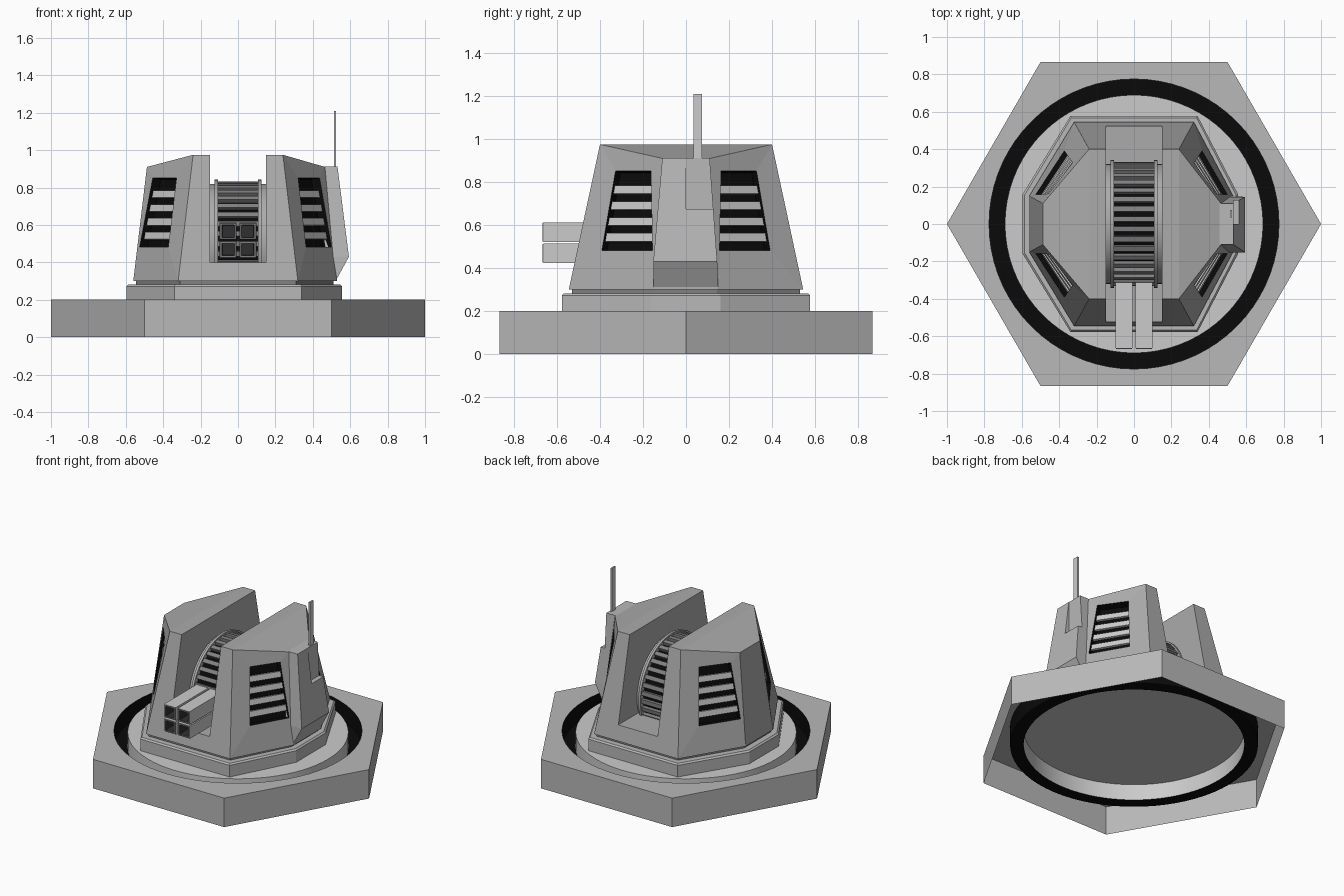
import bpy, bmesh, math
from mathutils import Vector, Matrix

if "Cube" in bpy.data.objects:
    bpy.data.objects.remove(bpy.data.objects["Cube"])


def material(name, v):
    m = bpy.data.materials.new(name)
    m.diffuse_color = (v, v, v, 1)
    m.use_nodes = True
    m.node_tree.nodes["Principled BSDF"].inputs["Base Color"].default_value = m.diffuse_color
    return m


black = material("black", 0.003)
hull = material("hull_grey", 0.41)
mid = material("mid_grey", 0.48)
light = material("light_grey", 0.66)
dark = material("dark_grey", 0.22)
pale = material("pale_slats", 0.95)


def finish(bm, name, mats, smooth=False, recalc=True):
    bmesh.ops.remove_doubles(bm, verts=bm.verts, dist=1e-5)
    if recalc:
        bmesh.ops.recalc_face_normals(bm, faces=bm.faces)
    me = bpy.data.meshes.new(name)
    bm.to_mesh(me)
    bm.free()
    for m in mats:
        me.materials.append(m)
    ob = bpy.data.objects.new(name, me)
    bpy.context.collection.objects.link(ob)
    if smooth:
        bpy.ops.object.select_all(action='DESELECT')
        ob.select_set(True)
        bpy.context.view_layer.objects.active = ob
        bpy.ops.object.shade_smooth_by_angle(angle=math.radians(30))
    return ob


def face(bm, pts, mat=0):
    f = bm.faces.new([bm.verts.new(p) for p in pts])
    f.material_index = mat


def loft(bm, loops, mats=None, end=0):
    """Closed solid through loops of equal point count; mats gives a slot per band."""
    n = len(loops[0])
    for k, (a, b) in enumerate(zip(loops, loops[1:])):
        for i in range(n):
            j = (i + 1) % n
            face(bm, [a[i], a[j], b[j], b[i]], mats[k] if mats else 0)
    face(bm, loops[0][::-1])
    face(bm, loops[-1], end)


def box(bm, lo, hi):
    c = [(lo[0], lo[1]), (hi[0], lo[1]), (hi[0], hi[1]), (lo[0], hi[1])]
    loft(bm, [[(x, y, z) for x, y in c] for z in (lo[2], hi[2])])


# Hexagonal base shell with black ring groove and round platform
N = 72
HEX = None
prof = [(HEX, 0), (HEX, 0.2), (0.775, 0.2), (0.775, 0.08), (0.69, 0.08), (0.69, 0.19)]
slots = [0, 0, 1, 1, 2]


def base_pt(k, i):
    a = 2 * math.pi * (i % N) / N
    r, z = prof[k]
    if r is HEX:
        r = math.cos(math.pi / 6) / math.cos(a % (math.pi / 3) - math.pi / 6)
    return (r * math.cos(a), r * math.sin(a), z)


bm = bmesh.new()
for k in range(len(prof) - 1):
    for i in range(N):
        face(bm, [base_pt(k, i), base_pt(k, i + 1), base_pt(k + 1, i + 1), base_pt(k + 1, i)], slots[k])
face(bm, [base_pt(5, i) for i in range(N)], 2)
finish(bm, "hex_base", (mid, black, light), smooth=True, recalc=False)


# Octagonal collar and neck under the turret
def octagon(xk, yk, xl, xr, ys, z):
    return [(xk, -yk, z), (xr, -ys, z), (xr, ys, z), (xk, yk, z),
            (-xk, yk, z), (-xl, ys, z), (-xl, -ys, z), (-xk, -yk, z)]


bm = bmesh.new()
loft(bm, [octagon(0.34, 0.577, 0.595, 0.556, 0.16, 0.192), octagon(0.34, 0.577, 0.595, 0.556, 0.16, 0.272),
          octagon(0.335, 0.568, 0.585, 0.546, 0.155, 0.282)])
finish(bm, "collar", (mid,))
bm = bmesh.new()
loft(bm, [octagon(0.31, 0.53, 0.545, 0.51, 0.145, z) for z in (0.28, 0.301)])
finish(bm, "neck", (dark,))

# Turret body: two towers, channel between them, recessed vents on the diagonals
body, slats = bmesh.new(), bmesh.new()
W = {1: (0.53, 0.465), -1: (0.56, 0.487)}
GY = 0.5235


def vent(A0, B0, B1, A1, outward):
    A0, B0, B1, A1 = map(Vector, (A0, B0, B1, A1))
    n = (B0 - A0).cross(A1 - A0).normalized()
    if n.dot(Vector(outward)) < 0:
        n = -n
    z0, z1 = 0.482, 0.852

    def P(side, z, d=0.0):
        """Point at height z on the inner (0) or outer (1) vent edge, d below the skin."""
        u = 0.95 - 0.11 * (z - z0) / (z1 - z0) if side else 0.31
        v = (z - 0.3) / (0.675 - 0.065 * u)
        return A0.lerp(B0, u).lerp(A1.lerp(B1, u), v) - n * d

    outer = [A0, B0, B1, A1]
    cs = [(0, z0), (1, z0), (1, z1), (0, z1)]
    rim = [P(*c) for c in cs]
    back = [P(*c, 0.05) for c in cs]
    for i in range(4):
        j = (i + 1) % 4
        face(body, [outer[i], outer[j], rim[j], rim[i]])
        face(body, [rim[i], rim[j], back[j], back[i]], 1)
    face(body, back, 1)
    # four flat louvre slats
    for z in (0.547, 0.621, 0.695, 0.769):
        sec = [(z - 0.019, 0.018), (z + 0.019, 0.018), (z + 0.019, 0.035), (z - 0.019, 0.035)]
        loft(slats, [[P(e, a, d) for a, d in sec] for e in (0, 1)])


def flip(p):
    return (p[0], -p[1], p[2])


for s in (1, -1):
    w0, w1 = W[s]
    for t in (1, -1):
        F0, K0, S0 = (s * .15, t * .545, .3), (s * .32, t * .545, .3), (s * w0, t * .15, .3)
        F1, K1, S1 = (s * .15, t * .4, .975), (s * .24, t * .4, .975), (s * w1, t * .11, .91)
        G = (s * .15, t * GY, .4)
        face(body, [F0, K0, K1, F1, G])                     # front and back
        vent(K0, S0, S1, K1, (s, t, 0))                     # diagonals
    face(body, [S0, flip(S0), flip(S1), S1])                # outer side
    face(body, [F1, K1, flip(K1), flip(F1)])                # ridge
    face(body, [K1, S1, flip(S1), flip(K1)])                # sloped roof
    face(body, [G, F1, flip(F1), flip(G)])                  # channel wall
    face(body, [F0, K0, S0, flip(S0), flip(K0), flip(F0)])  # underside
# channel floor, underside and end sills
for y, z in ((GY, .4), (.545, .3)):
    face(body, [(-.15, -y, z), (.15, -y, z), (.15, y, z), (-.15, y, z)])
for t in (1, -1):
    face(body, [(-.15, t * .545, .3), (.15, t * .545, .3), (.15, t * GY, .4), (-.15, t * GY, .4)])
finish(body, "turret_body", (hull, black))
finish(slats, "vent_slats", (pale,))


# Ribbed drum in the channel, cut off below the channel floor
def disc(name, r, x0, x1, mat, n=48):
    bm = bmesh.new()
    loft(bm, [[(x, r * math.cos(2 * math.pi * i / n), 0.5 + r * math.sin(2 * math.pi * i / n))
               for i in range(n)] for x in (x0, x1)])
    bmesh.ops.bisect_plane(bm, geom=bm.verts[:] + bm.edges[:] + bm.faces[:], dist=1e-5,
                           plane_co=(0, 0, 0.38), plane_no=(0, 0, -1), clear_outer=True)
    finish(bm, name, (mat,), smooth=True)


disc("drum_core", 0.31, -0.11, 0.11, black)
for s, side in ((1, "right"), (-1, "left")):
    disc("drum_rim_" + side, 0.342, *sorted((s * 0.108, s * 0.125)), hull)
    disc("drum_hub_" + side, 0.32, *sorted((s * 0.12, s * 0.15)), hull)
bm = bmesh.new()
for i in range(38):
    a = 2 * math.pi * i / 38
    if abs((a + math.pi / 2) % (2 * math.pi) - math.pi) > 1.98:
        continue
    M = Matrix.Translation((0, 0, 0.5)) @ Matrix.Rotation(a, 4, 'X')
    ring = [(0.295, -0.014), (0.332, -0.014), (0.332, 0.014), (0.295, 0.014)]
    loft(bm, [[M @ Vector((x, y, z)) for y, z in ring] for x in (-0.11, 0.11)])
finish(bm, "drum_ribs", (dark,))

# Four square gun barrels with hollow muzzles
bm = bmesh.new()
for cx in (-0.053, 0.053):
    for cz in (0.469, 0.567):
        def sq(h, y):
            return [(cx + a * h, y, cz + b * h) for a, b in ((-1, -1), (1, -1), (1, 1), (-1, 1))]
        loft(bm, [sq(0.045, -0.2), sq(0.045, -0.662), sq(0.042, -0.667),
                  sq(0.033, -0.667), sq(0.031, -0.55)], mats=[0, 1, 1, 2], end=2)
finish(bm, "gun_barrels", (light, dark, material("bore", 0.03)))

# Side pod with a recess behind which the antenna stands
bm = bmesh.new()
loft(bm, [[(0.48, -.15, .3), (0.522, -.15, .3), (0.522, .15, .3), (0.48, .15, .3)],
          [(0.47, -.152, .43), (0.593, -.152, .43), (0.593, .145, .43), (0.47, .145, .43)],
          [(0.43, -.11, .912), (0.532, -.11, .912), (0.532, .11, .912), (0.43, .11, .912)]])
pod = finish(bm, "side_pod", (mid,))
bm = bmesh.new()
box(bm, (0.531, 0.0, 0.675), (0.7, 0.2, 1.0))
cutter = finish(bm, "pod_cutter", (hull,))
cutter.hide_render = True
cutter.hide_set(True)
mod = pod.modifiers.new("recess", 'BOOLEAN')
mod.operation, mod.solver, mod.object = 'DIFFERENCE', 'EXACT', cutter

# Antenna blade
bm = bmesh.new()
box(bm, (0.513, 0.035, 0.85), (0.525, 0.075, 1.21))
finish(bm, "antenna", (light,))
